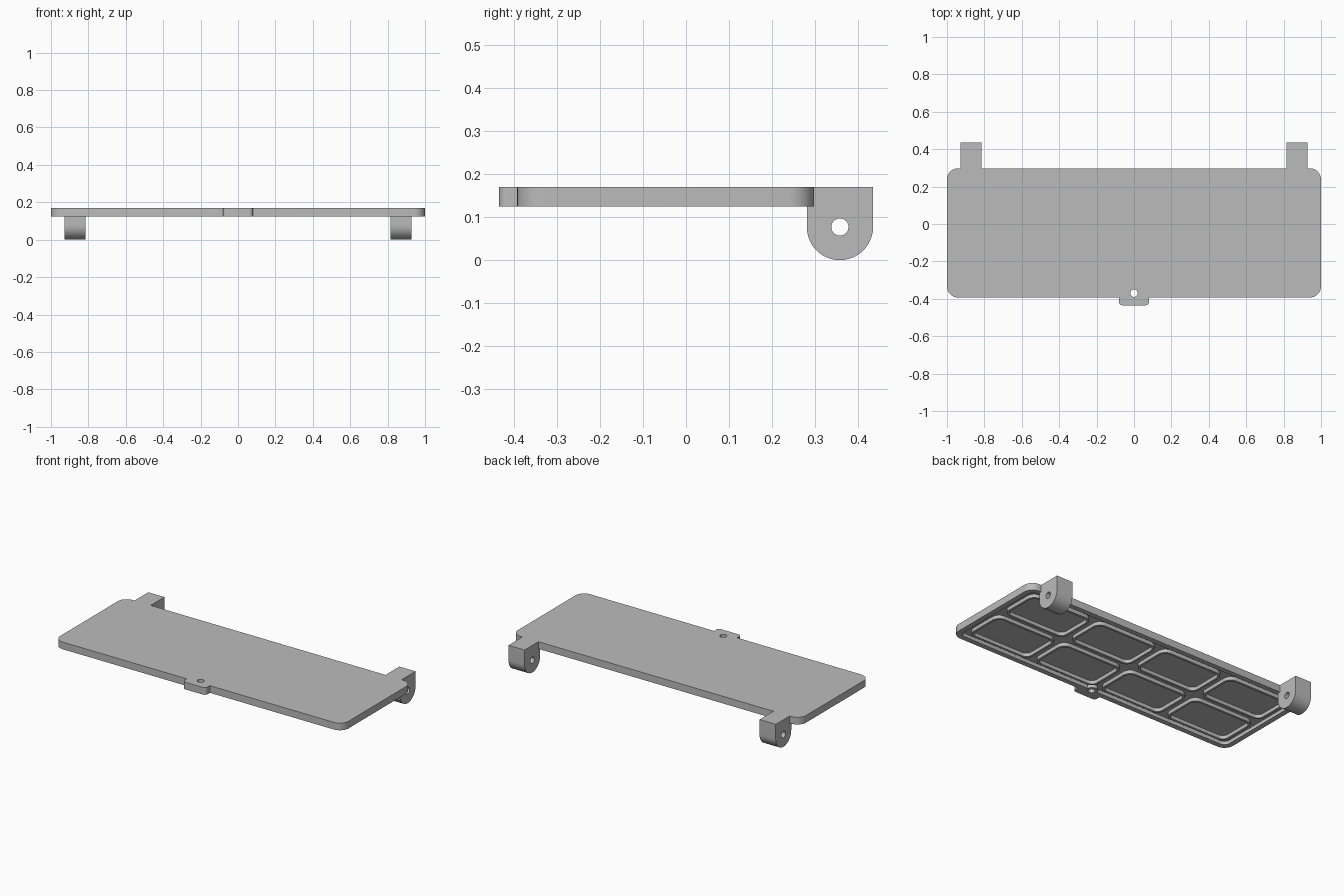
import bpy, bmesh, math
from mathutils import Matrix

if "Cube" in bpy.data.objects:
    bpy.data.objects.remove(bpy.data.objects["Cube"])

grey = bpy.data.materials.new("plain grey")
grey.use_nodes = True
grey.diffuse_color = (0.5, 0.5, 0.5, 1)
grey.node_tree.nodes["Principled BSDF"].inputs["Base Color"].default_value = (0.5, 0.5, 0.5, 1)

TOP, UNDER, FLOOR = 0.17, 0.125, 0.147


def rounded(x0, x1, y0, y1, r, steps=8):
    """Counter-clockwise outline of a rounded rectangle."""
    corners = [(x1 - r, y1 - r), (x0 + r, y1 - r), (x0 + r, y0 + r), (x1 - r, y0 + r)]
    pts = []
    for q, (cx, cy) in enumerate(corners):
        for i in range(steps + 1):
            a = math.pi / 2 * (q + i / steps)
            pts.append((cx + r * math.cos(a), cy + r * math.sin(a)))
    return pts


def circle(cx, cy, r, n=32):
    return [(cx + r * math.cos(2 * math.pi * i / n), cy + r * math.sin(2 * math.pi * i / n))
            for i in range(n)]


def prism(name, pts, low, high, matrix=Matrix()):
    """Extrude a flat outline from low to high."""
    bm = bmesh.new()
    face = bm.faces.new([bm.verts.new((x, y, low)) for x, y in pts])
    new = bmesh.ops.extrude_face_region(bm, geom=[face])["geom"]
    bmesh.ops.translate(bm, vec=(0, 0, high - low),
                        verts=[v for v in new if isinstance(v, bmesh.types.BMVert)])
    bm.transform(matrix)
    bmesh.ops.recalc_face_normals(bm, faces=bm.faces)
    mesh = bpy.data.meshes.new(name)
    bm.to_mesh(mesh)
    bm.free()
    mesh.materials.append(grey)
    obj = bpy.data.objects.new(name, mesh)
    bpy.context.collection.objects.link(obj)
    return obj


def select(obj):
    bpy.ops.object.select_all(action='DESELECT')
    obj.select_set(True)
    bpy.context.view_layer.objects.active = obj


def combine(obj, other, operation):
    """Apply a boolean and discard the second shape."""
    select(obj)
    mod = obj.modifiers.new("combine", 'BOOLEAN')
    mod.operation, mod.solver, mod.object = operation, 'EXACT', other
    bpy.ops.object.modifier_apply(modifier=mod.name)
    bpy.data.objects.remove(other)


def smooth(obj):
    select(obj)
    bpy.ops.object.shade_smooth_by_angle(angle=math.radians(30))


# Lid with hollow underside, latch tab and latch hole
lid = prism("lid", rounded(-1, 1, -0.393, 0.298, 0.06), UNDER, TOP)
combine(lid, prism("recess", rounded(-0.968, 0.968, -0.361, 0.266, 0.035), 0.1, FLOOR), 'DIFFERENCE')
combine(lid, prism("tab", rounded(-0.08, 0.08, -0.435, -0.37, 0.02), UNDER, TOP), 'UNION')
combine(lid, prism("boss", circle(0, -0.37, 0.038), UNDER, TOP), 'UNION')
combine(lid, prism("latch_hole", circle(0, -0.37, 0.02), 0, 1), 'DIFFERENCE')
smooth(lid)

# Thin rounded stiffening frames under the lid, four by two
pitch_x, pitch_y, gap, wall = 0.478, 0.306, 0.022, 0.014
for col in range(4):
    for row in range(2):
        cx, cy = (col - 1.5) * pitch_x, -0.0475 + (row - 0.5) * pitch_y
        hx, hy = pitch_x / 2 - gap, pitch_y / 2 - gap
        frame = prism(f"stiffening_frame_{col}_{row}",
                      rounded(cx - hx, cx + hx, cy - hy, cy + hy, 0.05), UNDER, FLOOR + 0.005)
        hx, hy = hx - wall, hy - wall
        combine(frame, prism("frame_opening", rounded(cx - hx, cx + hx, cy - hy, cy + hy, 0.036),
                             0, 1), 'DIFFERENCE')
        smooth(frame)

# Hinge lugs: round-bottomed profile in the side plane, extruded along x
side_plane = Matrix(((0, 0, 1, 0), (1, 0, 0, 0), (0, 1, 0, 0), (0, 0, 0, 1)))
cy, r = 0.358, 0.077
arc = [(cy + r * math.cos(a), r + r * math.sin(a))
       for a in (math.pi * (1 + i / 24) for i in range(25))]
profile = arc + [(cy + r, TOP), (cy - r, TOP)]
for name, x in (("left", 0.815), ("right", -0.927)):
    lug = prism(f"{name}_hinge_lug", profile, x, x + 0.112, side_plane)
    combine(lug, prism("pin_hole", circle(cy, r, 0.02), -2, 2, side_plane), 'DIFFERENCE')
    smooth(lug)
